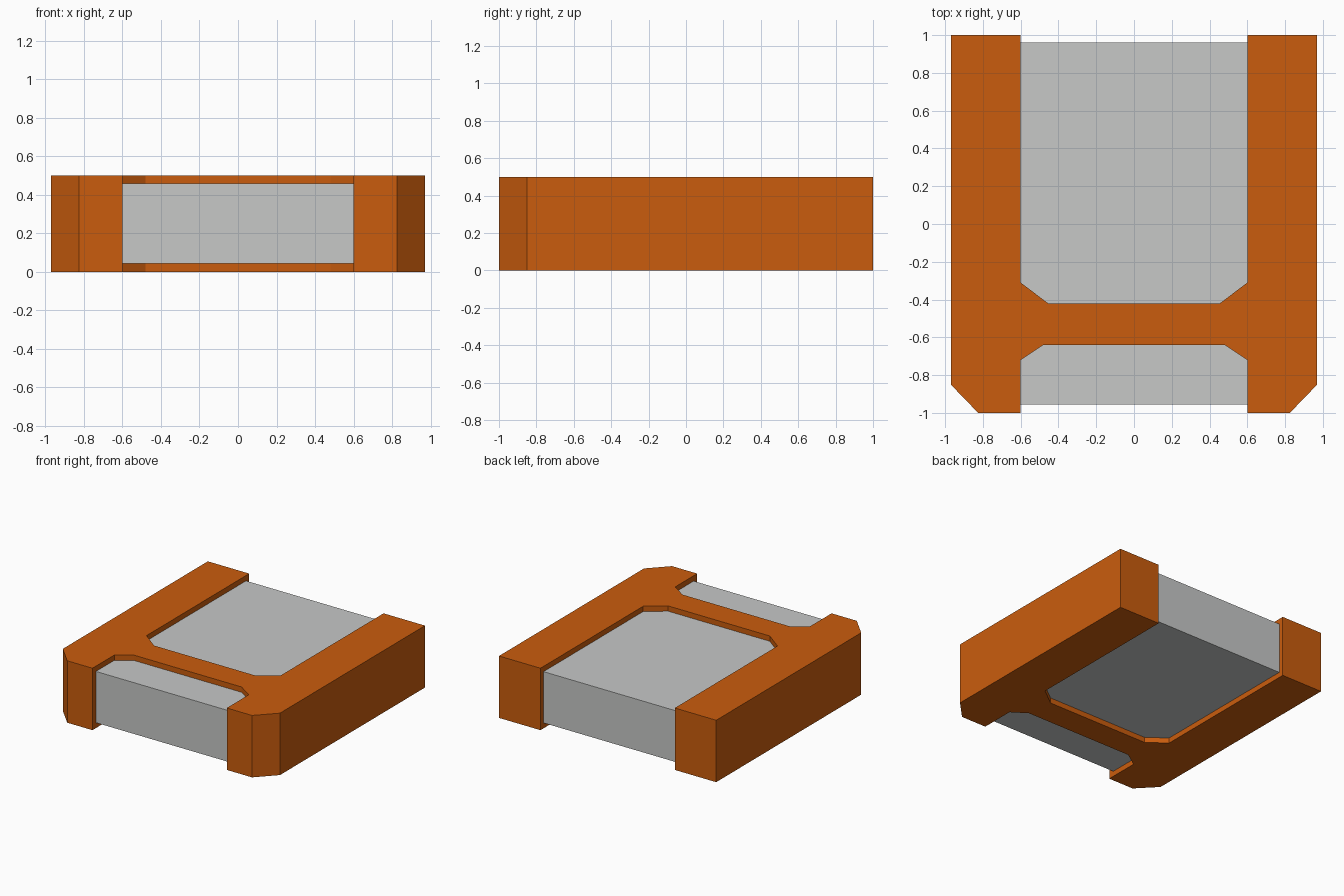
import bpy
import bmesh

HEIGHT = 0.5

cube = bpy.data.objects.get("Cube")
if cube:
    bpy.data.objects.remove(cube, do_unlink=True)


def make_material(name, rgb):
    color = (*rgb, 1.0)
    mat = bpy.data.materials.new(name)
    mat.use_nodes = True
    mat.diffuse_color = color
    bsdf = mat.node_tree.nodes["Principled BSDF"]
    bsdf.inputs["Base Color"].default_value = color
    bsdf.inputs["Roughness"].default_value = 0.6
    return mat


def extrude_outline(name, outline, bottom, top, mat):
    """Make a flat-sided solid from a counter-clockwise outline."""
    bm = bmesh.new()
    base = bm.faces.new([bm.verts.new((x, y, bottom)) for x, y in outline])
    result = bmesh.ops.extrude_face_region(bm, geom=[base], use_keep_orig=True)
    verts = [v for v in result["geom"] if isinstance(v, bmesh.types.BMVert)]
    bmesh.ops.translate(bm, verts=verts, vec=(0, 0, top - bottom))
    bmesh.ops.recalc_face_normals(bm, faces=bm.faces)
    mesh = bpy.data.meshes.new(name)
    bm.to_mesh(mesh)
    bm.free()
    mesh.materials.append(mat)
    obj = bpy.data.objects.new(name, mesh)
    bpy.context.collection.objects.link(obj)
    return obj


orange = make_material("orange", (0.59, 0.108, 0.004))
grey = make_material("light grey", (0.57, 0.58, 0.573))

# H-shaped frame: right half of the outline, from front notch to back notch
half = [(0.48, -0.64), (0.6, -0.72), (0.6, -1), (0.825, -1), (0.97, -0.85),
        (0.97, 1), (0.6, 1), (0.6, -0.31), (0.455, -0.42)]
mirrored = [(-x, y) for x, y in reversed(half)]
extrude_outline("frame", half + mirrored, 0, HEIGHT, orange)

# Block held between the rails, recessed on every exposed side
block = [(-0.605, -0.955), (0.605, -0.955), (0.605, 0.96), (-0.605, 0.96)]
extrude_outline("inner_block", block, 0.043, HEIGHT - 0.043, grey)
